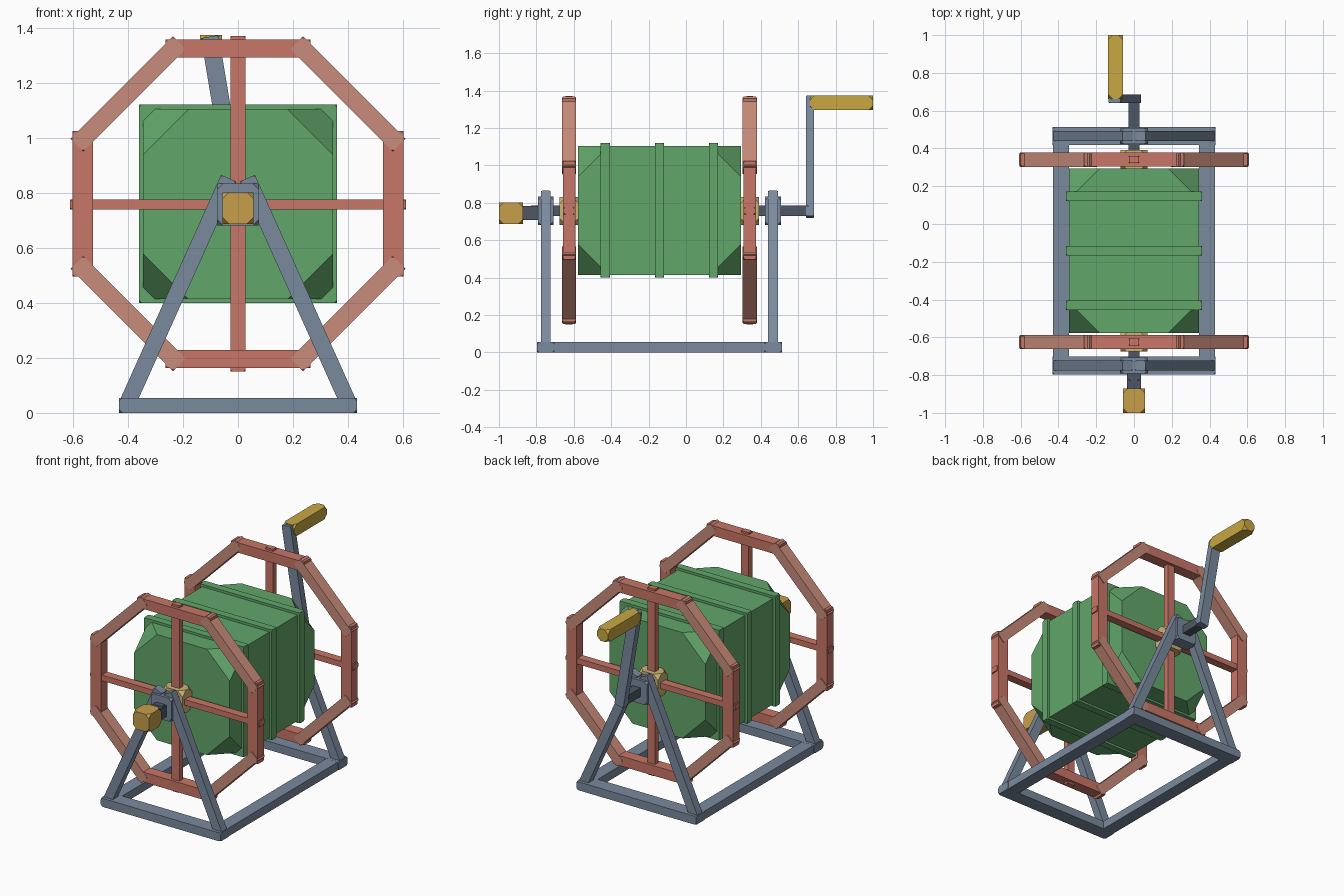
import bpy, bmesh, math
from mathutils import Vector

if "Cube" in bpy.data.objects:
    bpy.data.objects.remove(bpy.data.objects["Cube"])


def colour(name, r, g, b):
    m = bpy.data.materials.new(name)
    lin = [((c / 255 + 0.055) / 1.055) ** 2.4 for c in (r, g, b)]
    m.diffuse_color = (*lin, 1)
    m.use_nodes = True
    m.node_tree.nodes["Principled BSDF"].inputs["Base Color"].default_value = m.diffuse_color
    return m


GREEN = colour("barrel green", 98, 166, 106)
RED = colour("wheel red", 200, 118, 103)
PALE_RED = colour("pale wheel red", 202, 140, 123)
STEEL = colour("blue grey steel", 122, 138, 158)
DARK = colour("dark axle grey", 78, 87, 102)
KNOB = colour("knob gold", 199, 159, 75)
GRIP = colour("grip yellow", 200, 168, 66)
TAN = colour("hub tan", 206, 180, 118)

CY, CZ = -0.142, 0.757     # middle of the drum along y, axle height


def block(name, centre, size, mat, cut=0.01, u=(1, 0, 0)):
    """Box with its eight corners cut off; u is the direction of its first side in the xz plane."""
    ax = [Vector(u), Vector((0, 1, 0)), Vector((-u[2], 0, u[0]))]
    bm = bmesh.new()
    for sx in (-1, 1):
        for sy in (-1, 1):
            for sz in (-1, 1):
                s = (sx, sy, sz)
                for k in range(3):
                    p = Vector()
                    for i in range(3):
                        p += ax[i] * s[i] * (size[i] / 2 - (cut if i == k else 0))
                    bm.verts.new(p)
    bmesh.ops.convex_hull(bm, input=bm.verts[:])
    bmesh.ops.dissolve_limit(bm, angle_limit=0.01, verts=bm.verts[:], edges=bm.edges[:])
    bmesh.ops.recalc_face_normals(bm, faces=bm.faces[:])
    me = bpy.data.meshes.new(name)
    bm.to_mesh(me)
    bm.free()
    me.materials.append(mat)
    ob = bpy.data.objects.new(name, me)
    ob.location = centre
    bpy.context.collection.objects.link(ob)
    return ob


def beam(name, p, q, y, width, depth, mat, ext=0.0, cut=0.008):
    """Bar in a plane of constant y from (x, z) p to q."""
    dx, dz = q[0] - p[0], q[1] - p[1]
    n = math.hypot(dx, dz)
    block(name, ((p[0] + q[0]) / 2, y, (p[1] + q[1]) / 2),
          (n + 2 * ext, depth, width), mat, cut, (dx / n, 0, dz / n))


# Drum with large corner cuts, and its three hoops
block("barrel", (0, CY, CZ + 0.002), (0.69, 0.872, 0.69), GREEN, 0.165)
for k in (-1, 0, 1):
    block("barrel_hoop", (0, CY + k * 0.289, CZ + 0.003), (0.72, 0.05, 0.72), GREEN, 0.01)

for s, end in ((-1, "front"), (1, "back")):
    # Octagonal wheel
    y = CY + s * 0.483
    pts = [(0.611 * math.cos(math.radians(22.5 + 45 * i)),
            CZ + 0.003 + 0.611 * math.sin(math.radians(22.5 + 45 * i))) for i in range(8)]
    for i in range(8):
        diagonal = i % 2 == 0
        upright = i in (3, 7)
        beam(end + "_wheel_rim", pts[i], pts[(i + 1) % 8], y,
             0.075 if upright else 0.065,
             0.066 if upright else (0.076 if diagonal else 0.074),
             PALE_RED if diagonal else RED, 0.03)
    beam(end + "_wheel_spoke_level", (-0.61, CZ), (0.61, CZ), y, 0.037, 0.055, RED)
    beam(end + "_wheel_spoke_upright", (0, CZ - 0.607), (0, CZ + 0.613), y, 0.055, 0.037, RED)
    block(end + "_wheel_hub", (0, y, CZ), (0.145, 0.1, 0.15), TAN, 0.035)

    # A-frame, bearing and base beam
    y = CY + s * 0.608
    for side in (-1, 1):
        beam(end + "_leg", (side * 0.404, 0.03), (side * 0.034, 0.853), y, 0.06, 0.053, STEEL)
    block(end + "_bearing", (0, y, CZ), (0.148, 0.085, 0.152), STEEL, 0.02)
    block(end + "_base_beam", (0, y, 0.0275), (0.864, 0.095, 0.055), STEEL, 0.012)

# Side base beams
for side in (-1, 1):
    block("side_base_beam", (side * 0.386, CY, 0.0275), (0.085, 1.29, 0.054), STEEL, 0.012)

# Axle, front stub and knob
block("axle", (0, -0.085, CZ), (0.058, 1.49, 0.056), DARK)
block("front_axle_stub", (0, -0.82, 0.745), (0.075, 0.11, 0.075), DARK)
block("front_knob", (0, -0.936, 0.744), (0.114, 0.128, 0.114), KNOB, 0.024)

# Crank arm and grip
beam("crank_arm", (0, CZ), (-0.097, 1.335), 0.663, 0.065, 0.044, STEEL, 0.033)
block("crank_grip", (-0.098, 0.831, 1.334), (0.08, 0.338, 0.078), GRIP, 0.025)
